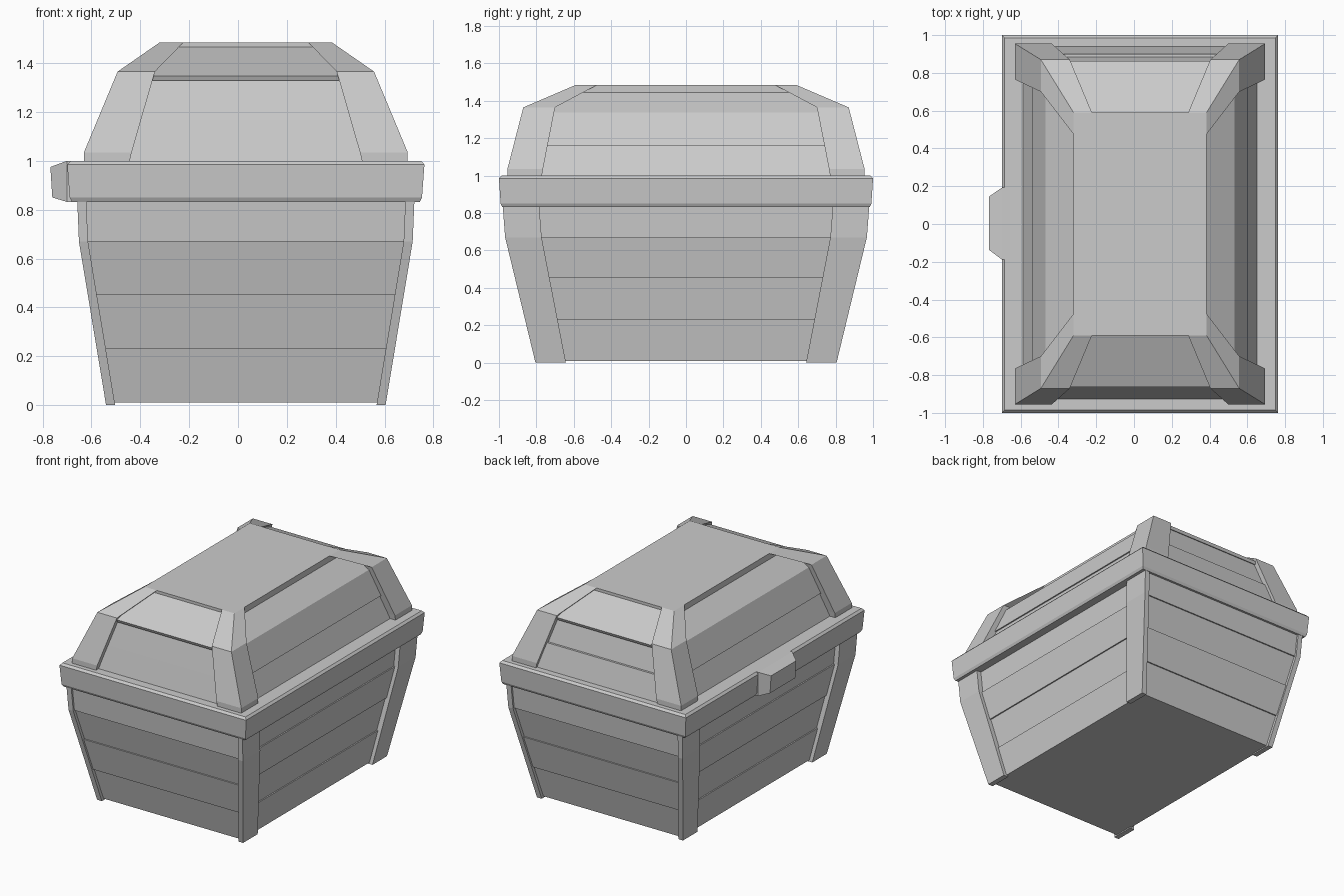
import bpy, bmesh

if "Cube" in bpy.data.objects:
    bpy.data.objects.remove(bpy.data.objects["Cube"])

CX = 0.032  # the box sits slightly right of centre because of the latch on the left


def loft(name, sections):
    """Solid skin through equal-length point loops, capped at both ends."""
    bm = bmesh.new()
    rings = [[bm.verts.new(p) for p in s] for s in sections]
    n = len(rings[0])
    for a, b in zip(rings, rings[1:]):
        for i in range(n):
            j = (i + 1) % n
            bm.faces.new((a[i], a[j], b[j], b[i]))
    bm.faces.new(rings[0])
    bm.faces.new(rings[-1])
    bmesh.ops.recalc_face_normals(bm, faces=bm.faces)
    mesh = bpy.data.meshes.new(name)
    bm.to_mesh(mesh)
    bm.free()
    obj = bpy.data.objects.new(name, mesh)
    bpy.context.collection.objects.link(obj)
    return obj


def rect(x0, x1, y0, y1, z):
    return [(x0, y0, z), (x1, y0, z), (x1, y1, z), (x0, y1, z)]


def block(name, levels):
    """Centred rectangles (half x, half y, z) stacked upward."""
    return loft(name, [rect(CX - x, CX + x, -y, y, z) for x, y, z in levels])


def corners(name, levels):
    """Four mirrored corner pieces; levels are (x in, x out, y in, y out, z)."""
    for sx, side in ((-1, "left"), (1, "right")):
        for sy, end in ((-1, "front"), (1, "back")):
            loft(f"{name}_{end}_{side}",
                 [rect(CX + sx * a, CX + sx * b, sy * c, sy * d, z)
                  for a, b, c, d, z in levels])


def lerp(a, b, t):
    return a + (b - a) * t


# Planked body: alternate planks stand proud on the sides and on the ends
def body_half(z):
    if z < 0.67:
        t = z / 0.67
        return lerp(0.537, 0.648, t), lerp(0.782, 0.945, t)
    t = (z - 0.67) / 0.16
    return lerp(0.648, 0.655, t), lerp(0.945, 0.957, t)


cuts = [0.01, 0.23, 0.455, 0.67, 0.84]
levels = []
for i, (lo, hi) in enumerate(zip(cuts, cuts[1:])):
    dx, dy = (0.009, 0.0) if i % 2 == 0 else (0.0, 0.009)
    for z in (lo, hi):
        x, y = body_half(z)
        levels.append((x + dx, y + dy, z))
block("planked_body", levels)

# Body corner posts
corners("body_post", [(0.535, 0.572, 0.642, 0.805, 0.0),
                      (0.646, 0.683, 0.772, 0.967, 0.67),
                      (0.653, 0.690, 0.785, 0.980, 0.84)])

# Lid rim with bevelled edges
block("lid_rim", [(0.712, 0.982, 0.832), (0.721, 0.991, 0.85),
                  (0.731, 1.0, 0.985), (0.717, 0.986, 1.0)])

# Latch block on the left side of the rim
loft("latch", [
    [(-0.66, -0.188, 0.832), (-0.66, 0.192, 0.832), (-0.66, 0.192, 1.0), (-0.66, -0.188, 1.0)],
    [(-0.70, -0.188, 0.832), (-0.70, 0.192, 0.832), (-0.70, 0.192, 1.0), (-0.70, -0.188, 1.0)],
    [(-0.760, -0.137, 0.85), (-0.760, 0.145, 0.85), (-0.768, 0.145, 0.975), (-0.768, -0.137, 0.975)]])

# Recessed lid panels, with a plank step on the long sides
block("lid_panels", [(0.624, 0.928, 0.99), (0.555, 0.886, 1.165), (0.570, 0.886, 1.160),
                     (0.500, 0.841, 1.338), (0.352, 0.590, 1.4435)])

# Sloped end planks that overhang the panels below, and a low plank on the back
slope = [(0.59, 1.465, 0.28), (0.862, 1.348, 0.40), (0.8535, 1.328, 0.40), (0.57, 1.43, 0.28)]
for s, end in ((-1, "front"), (1, "back")):
    loft(f"lid_slope_plank_{end}",
         [[(CX + k * w, s * y, z) for y, z, w in slope] for k in (-1, 1)])
back = [(0.943, 0.99, 0.50), (0.899, 1.17, 0.45), (0.87, 1.17, 0.45), (0.87, 0.99, 0.50)]
loft("lid_back_plank", [[(CX + k * w, y, z) for y, z, w in back] for k in (-1, 1)])

# Flat lid top
block("lid_top", [(0.352, 0.590, 1.43), (0.352, 0.590, 1.485)])

# Lid corner pieces, bent to follow the slopes
corners("lid_corner", [(0.478, 0.6625, 0.772, 0.955, 0.99),
                       (0.467, 0.6625, 0.765, 0.955, 1.035),
                       (0.372, 0.525, 0.700, 0.870, 1.365),
                       (0.255, 0.352, 0.475, 0.590, 1.485)])
